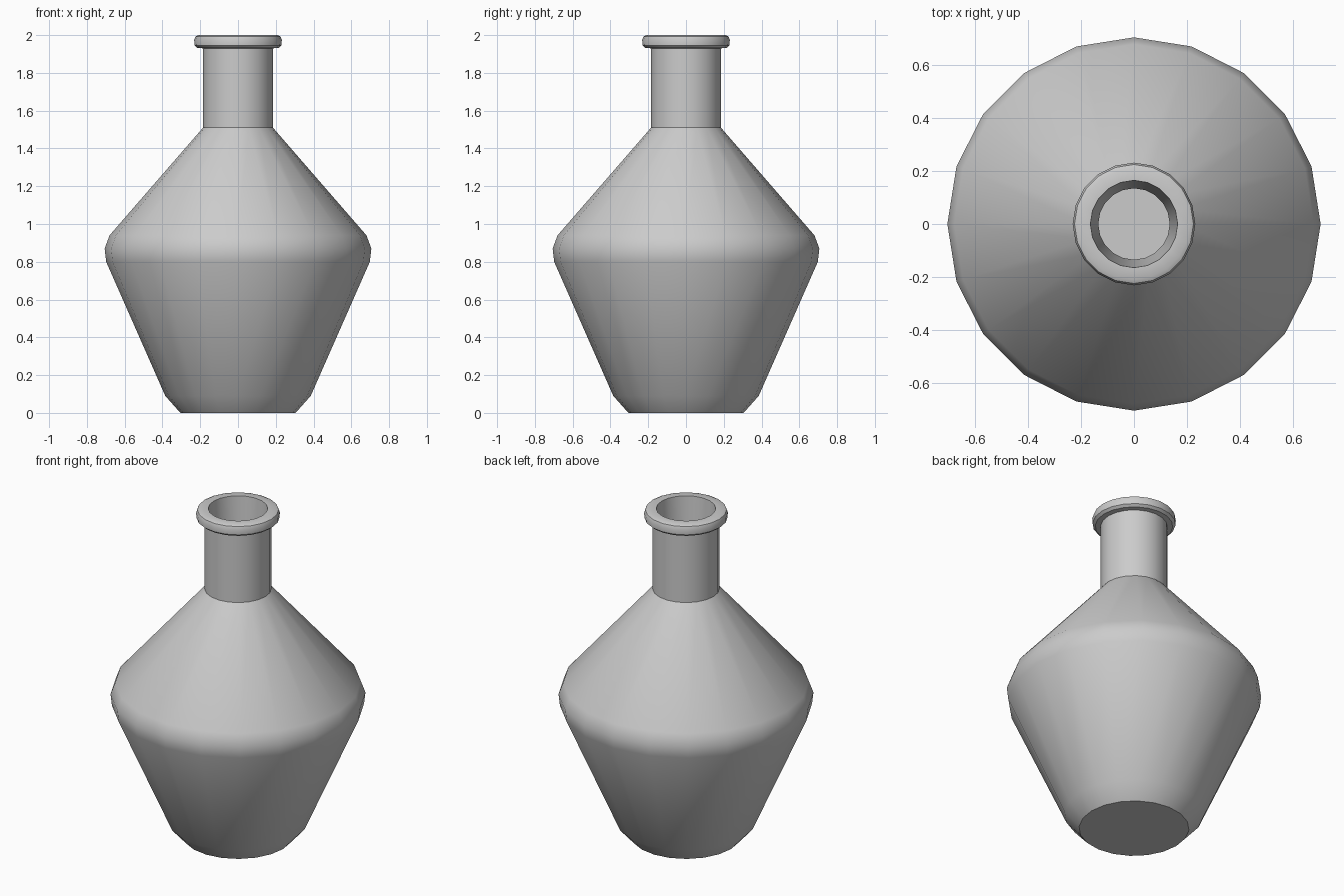
import bpy, bmesh
from math import cos, sin, tau, radians

if "Cube" in bpy.data.objects:
    bpy.data.objects.remove(bpy.data.objects["Cube"])

SIDES = 20


def lathe(name, profile):
    """Revolve an (r, z) profile around z; r = 0 is capped with one face."""
    bm = bmesh.new()
    rings = []
    for r, z in profile:
        rings.append([bm.verts.new((r * cos(tau * i / SIDES), r * sin(tau * i / SIDES), z))
                      for i in range(SIDES)])
    for a, b in zip(rings, rings[1:]):
        for i in range(SIDES):
            j = (i + 1) % SIDES
            bm.faces.new((a[i], a[j], b[j], b[i]))
    # underside and inner floor
    bm.faces.new(rings[0][::-1])
    bm.faces.new(rings[-1])
    bmesh.ops.recalc_face_normals(bm, faces=bm.faces)
    mesh = bpy.data.meshes.new(name)
    bm.to_mesh(mesh)
    bm.free()
    obj = bpy.data.objects.new(name, mesh)
    bpy.context.collection.objects.link(obj)
    bpy.context.view_layer.objects.active = obj
    obj.select_set(True)
    bpy.ops.object.shade_smooth_by_angle(angle=radians(32))
    return obj


# Outer wall from foot to neck
outer = [(0.305, 0), (0.385, 0.09), (0.698, 0.80), (0.706, 0.87), (0.68, 0.94),
         (0.185, 1.51), (0.185, 1.93)]
# Rolled lip
lip = [(0.215, 1.932), (0.23, 1.945), (0.232, 1.975), (0.225, 1.993), (0.21, 2.0), (0.165, 2.0)]
# Hollow inside from neck down to the floor
inner = [(0.135, 1.49), (0.64, 0.91), (0.655, 0.87), (0.65, 0.81), (0.34, 0.11), (0.285, 0.05)]

lathe("vase", outer + lip + inner)
